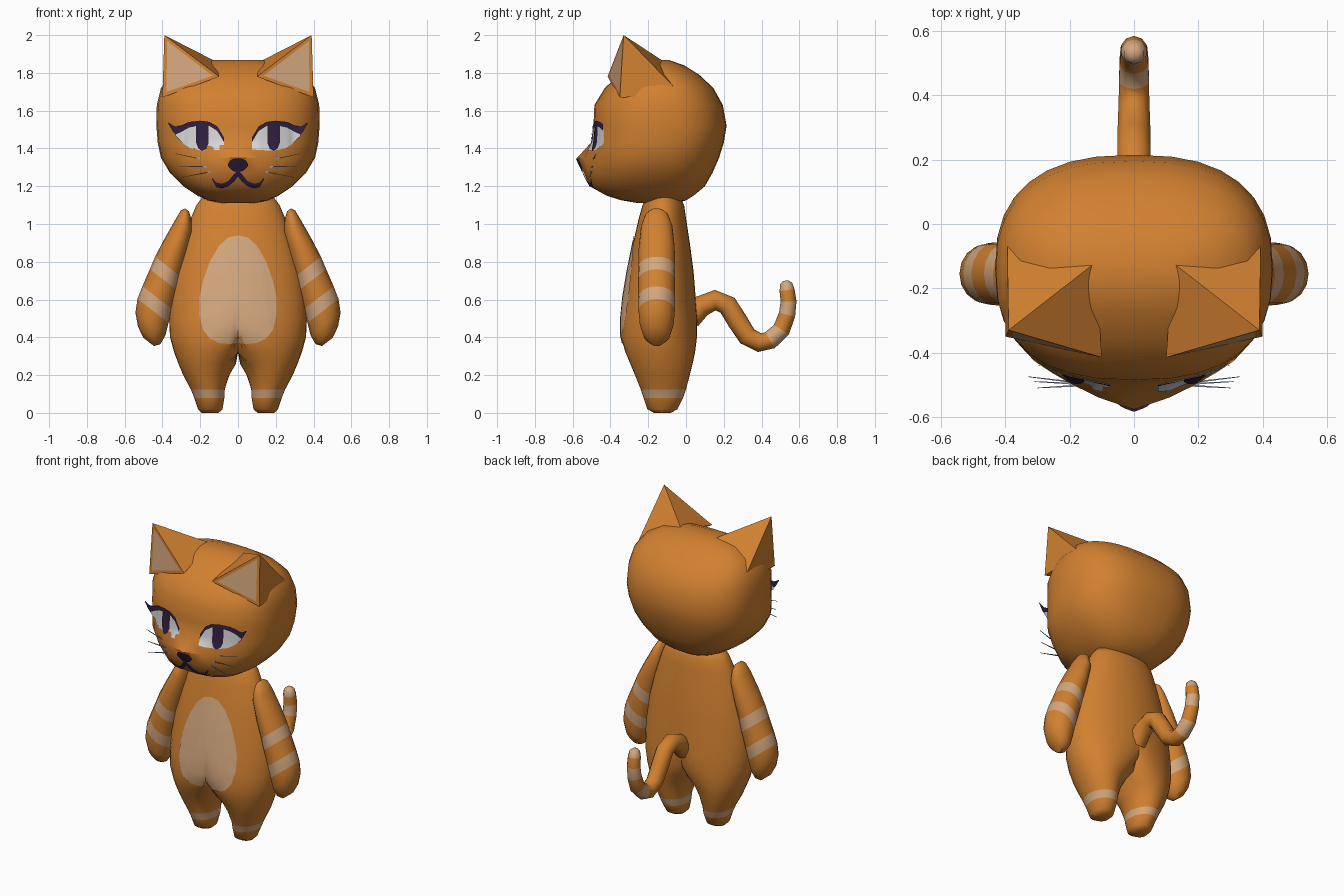
import bpy, bmesh, math
from mathutils import Vector
from mathutils.bvhtree import BVHTree

if "Cube" in bpy.data.objects:
    bpy.data.objects.remove(bpy.data.objects["Cube"])


def colour(name, rgb):
    m = bpy.data.materials.new(name)
    m.diffuse_color = (*rgb, 1)
    m.use_nodes = True
    m.node_tree.nodes["Principled BSDF"].inputs["Base Color"].default_value = m.diffuse_color
    return m


ORANGE = colour("orange fur", (0.64, 0.218, 0.03))
CREAM = colour("cream fur", (0.66, 0.39, 0.21))
WHITE = colour("eye white", (0.68, 0.67, 0.67))
DARK = colour("dark purple", (0.03, 0.014, 0.05))
GREY = colour("whisker grey", (0.3, 0.36, 0.45))


def finish(name, bm, mats, mirror=False, recalc=True):
    """Mirror across x = 0 if asked, shade, link; returns a tree for projecting onto."""
    if mirror:
        seam = [f for f in bm.faces if all(abs(v.co.x) < 1e-5 for v in f.verts)]
        bmesh.ops.delete(bm, geom=seam, context='FACES')
        geom = bm.verts[:] + bm.edges[:] + bm.faces[:]
        copy = bmesh.ops.duplicate(bm, geom=geom)["geom"]
        for v in copy:
            if isinstance(v, bmesh.types.BMVert):
                v.co.x *= -1
        bmesh.ops.reverse_faces(bm, faces=[f for f in copy if isinstance(f, bmesh.types.BMFace)])
        bmesh.ops.remove_doubles(bm, verts=bm.verts[:], dist=1e-4)
    if recalc:
        bmesh.ops.recalc_face_normals(bm, faces=bm.faces[:])
    tree = BVHTree.FromBMesh(bm)
    mesh = bpy.data.meshes.new(name)
    bm.to_mesh(mesh)
    bm.free()
    for m in mats:
        mesh.materials.append(m)
    ob = bpy.data.objects.new(name, mesh)
    bpy.context.collection.objects.link(ob)
    bpy.ops.object.select_all(action='DESELECT')
    ob.select_set(True)
    bpy.context.view_layer.objects.active = ob
    bpy.ops.object.shade_smooth_by_angle(angle=math.radians(45))
    return tree


def loft(name, rings, mats, bands=(), mirror=False):
    """Skin a list of rings; the spans listed in bands take the second colour."""
    bm = bmesh.new()
    loops = [[bm.verts.new(p) for p in r] for r in rings]
    for i, (a, b) in enumerate(zip(loops, loops[1:])):
        for k in range(len(a)):
            f = bm.faces.new((a[k], a[k - 1], b[k - 1], b[k]))
            f.material_index = int(i in bands)
    bm.faces.new(loops[0])
    bm.faces.new(loops[-1]).material_index = int(len(rings) - 2 in bands)
    return finish(name, bm, mats, mirror)


def tube(name, path, radii, ref, sides, mats, bands=(), mirror=False):
    pts = [Vector(p) for p in path]
    rings = []
    for i, p in enumerate(pts):
        t = pts[min(i + 1, len(pts) - 1)] - pts[max(i - 1, 0)]
        w = t.cross(ref).normalized()
        angs = [2 * math.pi * (k + 0.5) / sides for k in range(sides)]
        rings.append([p + radii[i] * (math.cos(a) * ref + math.sin(a) * w) for a in angs])
    loft(name, rings, mats, bands, mirror)


def plate(name, cols, tree, lift, mat, rows=4, limit=-0.43, mirror=True):
    """Thin patch from (x, top, bottom) columns, projected on a surface from the front."""
    fine = []
    for a, b in zip(cols, cols[1:]):
        fine += [tuple(p + (q - p) * s / 3 for p, q in zip(a, b)) for s in range(3)]
    fine.append(cols[-1])
    bm = bmesh.new()
    grid = []
    for x, top, bot in fine:
        line = []
        for j in range(rows + 1):
            z = top + (bot - top) * j / rows
            hit = tree.ray_cast(Vector((x, -2, z)), Vector((0, 1, 0)))[0]
            y = min(hit.y, limit) if hit else limit
            line.append(bm.verts.new((x, y - lift, z)))
        grid.append(line)
    for a, b in zip(grid, grid[1:]):
        for j in range(rows):
            bm.faces.new((a[j], a[j + 1], b[j + 1], b[j]))
    finish(name, bm, [mat], mirror, recalc=False)


def spow(v, e):
    return math.copysign(abs(v) ** e, v)


# Head: rounded-box rings (z, half width, front y, back y, muzzle bump)
HEAD = [(1.11, .09, -.25, -.05, 0), (1.125, .16, -.34, 0, 0), (1.15, .215, -.42, .04, 0),
        (1.2, .29, -.495, .1, .015), (1.27, .36, -.505, .14, .035), (1.35, .408, -.51, .175, .067),
        (1.43, .425, -.495, .2, .008), (1.52, .432, -.49, .215, 0), (1.63, .43, -.485, .195, 0),
        (1.72, .408, -.43, .145, 0), (1.79, .355, -.355, .07, 0), (1.84, .26, -.27, -.01, 0),
        (1.868, .13, -.2, -.09, 0)]
rings = []
for z, w, yf, yb, bump in HEAD:
    ring = []
    for k in range(32):
        a = 2 * math.pi * k / 32
        x = w * spow(math.cos(a), 0.8)
        y = (yf + yb) / 2 + (yb - yf) / 2 * spow(math.sin(a), 0.8)
        if math.sin(a) < 0:
            y -= bump * max(0, 1 - abs(x) / 0.23)
        ring.append((x, y, z))
    rings.append(ring)
head = loft("head", rings, [ORANGE])

# Ears: pyramids with an inset cream front
bm = bmesh.new()
tip, inner, outer, back_out, back_in = [bm.verts.new(p) for p in (
    (.39, -.33, 2), (.1, -.415, 1.78), (.4, -.35, 1.67), (.395, -.02, 1.68), (.12, -.12, 1.862))]
front = bm.faces.new((tip, inner, outer))
for a, b in ((outer, back_out), (back_out, back_in), (back_in, inner)):
    bm.faces.new((tip, a, b))
bm.faces.new((inner, back_in, back_out, outer))
bmesh.ops.recalc_face_normals(bm, faces=bm.faces[:])
bmesh.ops.inset_individual(bm, faces=[front], thickness=0.036, depth=0)
front.material_index = 1
finish("ears", bm, [ORANGE, CREAM], mirror=True)

# Body and legs: half rings (z, centre x, radius x, front y, back y) clamped at the middle
BODY = [(0, .148, .045, -.17, -.08), (.02, .147, .065, -.205, -.045), (.08, .152, .08, -.225, -.015),
        (.125, .16, .09, -.24, 0), (.2, .168, .122, -.27, .02), (.26, .163, .152, -.295, .035),
        (.32, .14, .198, -.32, .048), (.4, .09, .27, -.345, .058), (.5, .04, .325, -.345, .06),
        (.6, 0, .36, -.335, .052), (.75, 0, .335, -.31, .04), (.9, 0, .295, -.28, .02),
        (1.03, 0, .25, -.25, 0), (1.1, 0, .22, -.23, -.01), (1.14, 0, .19, -.21, -.03),
        (1.16, 0, .12, -.17, -.07)]
rings = []
for z, cx, rx, yf, yb in BODY:
    angs = [2 * math.pi * k / 32 for k in range(32)]
    rings.append([(max(0, cx + rx * math.cos(a)) if abs(math.cos(a)) > 1e-6 else cx,
                   (yf + yb) / 2 + (yb - yf) / 2 * math.sin(a), z) for a in angs])
body = loft("body", rings, [ORANGE, CREAM], bands=(2,), mirror=True)

# Belly patch
plate("belly_patch", [(0, .94, .365), (.05, .93, .365), (.1, .885, .37), (.15, .8, .395),
                      (.185, .7, .44), (.205, .61, .52)], body, .005, CREAM, rows=12, limit=9)

# Arms: tilted rings (centre x, centre z, width, depth) with two bands
ARM = [(.27, 1.075, .012, .03), (.275, 1.05, .035, .06), (.287, .99, .056, .083),
       (.33, .88, .073, .095), (.372, .775, .085, .097), (.395, .705, .091, .098),
       (.428, .61, .099, .098), (.45, .54, .104, .096), (.464, .47, .1, .09),
       (.47, .41, .075, .07), (.472, .375, .035, .035)]
rings = []
for cx, cz, h, d in ARM:
    angs = [2 * math.pi * k / 16 for k in range(16)]
    rings.append([(cx + .79 * h * math.cos(a), -.155 + d * math.sin(a),
                   cz + .61 * h * math.cos(a)) for a in angs])
loft("arms", rings, [ORANGE, CREAM], bands=(4, 6), mirror=True)

# Tail: S-shaped tube with cream bands and tip
TAIL = [(.02, .5), (.08, .565), (.155, .597), (.22, .57), (.27, .49), (.325, .405), (.39, .372),
        (.445, .385), (.505, .44), (.535, .52), (.543, .59), (.535, .65), (.53, .685), (.528, .7)]
tube("tail", [(0, y, z) for y, z in TAIL],
     [.06, .058, .054, .054, .054, .052, .05, .049, .047, .044, .042, .04, .032, .015],
     Vector((1, 0, 0)), 10, [ORANGE, CREAM], bands=(7, 9, 11, 12))

# Face: eyes, lids with lash wings, pupils, nose and mouth
plate("eye_whites", [(.075, 1.44, 1.395), (.11, 1.505, 1.392), (.15, 1.525, 1.39), (.2, 1.53, 1.39),
                     (.25, 1.52, 1.4), (.29, 1.5, 1.425), (.33, 1.48, 1.465)], head, .004, WHITE)
plate("pupils", [(.155, 1.53, 1.43), (.168, 1.53, 1.398), (.19, 1.53, 1.387),
                 (.209, 1.53, 1.398), (.222, 1.53, 1.43)], head, .007, DARK)
plate("eye_lids", [(.075, 1.46, 1.435), (.11, 1.517, 1.493), (.15, 1.54, 1.518), (.2, 1.547, 1.524),
                   (.26, 1.54, 1.51), (.3, 1.522, 1.488), (.33, 1.515, 1.474),
                   (.345, 1.522, 1.49), (.368, 1.537, 1.53)], head, .009, DARK)
plate("nose", [(0, 1.347, 1.275), (.025, 1.345, 1.28), (.04, 1.338, 1.292), (.053, 1.318, 1.308)],
      head, .008, DARK)
plate("mouth", [(0, 1.285, 1.25), (.02, 1.265, 1.225), (.05, 1.227, 1.2), (.085, 1.213, 1.188),
                (.115, 1.22, 1.195), (.138, 1.245, 1.235)], head, .007, DARK)

# Whiskers
for i, (root, end) in enumerate((((.12, -.5, 1.328), (.33, -.475, 1.372)),
                                 ((.13, -.5, 1.302), (.31, -.49, 1.306)),
                                 ((.13, -.5, 1.28), (.3, -.51, 1.246)))):
    tube("whiskers_%d" % (i + 1), [root, end], [.005, .0015], Vector((0, 0, 1)), 4, [GREY], mirror=True)
